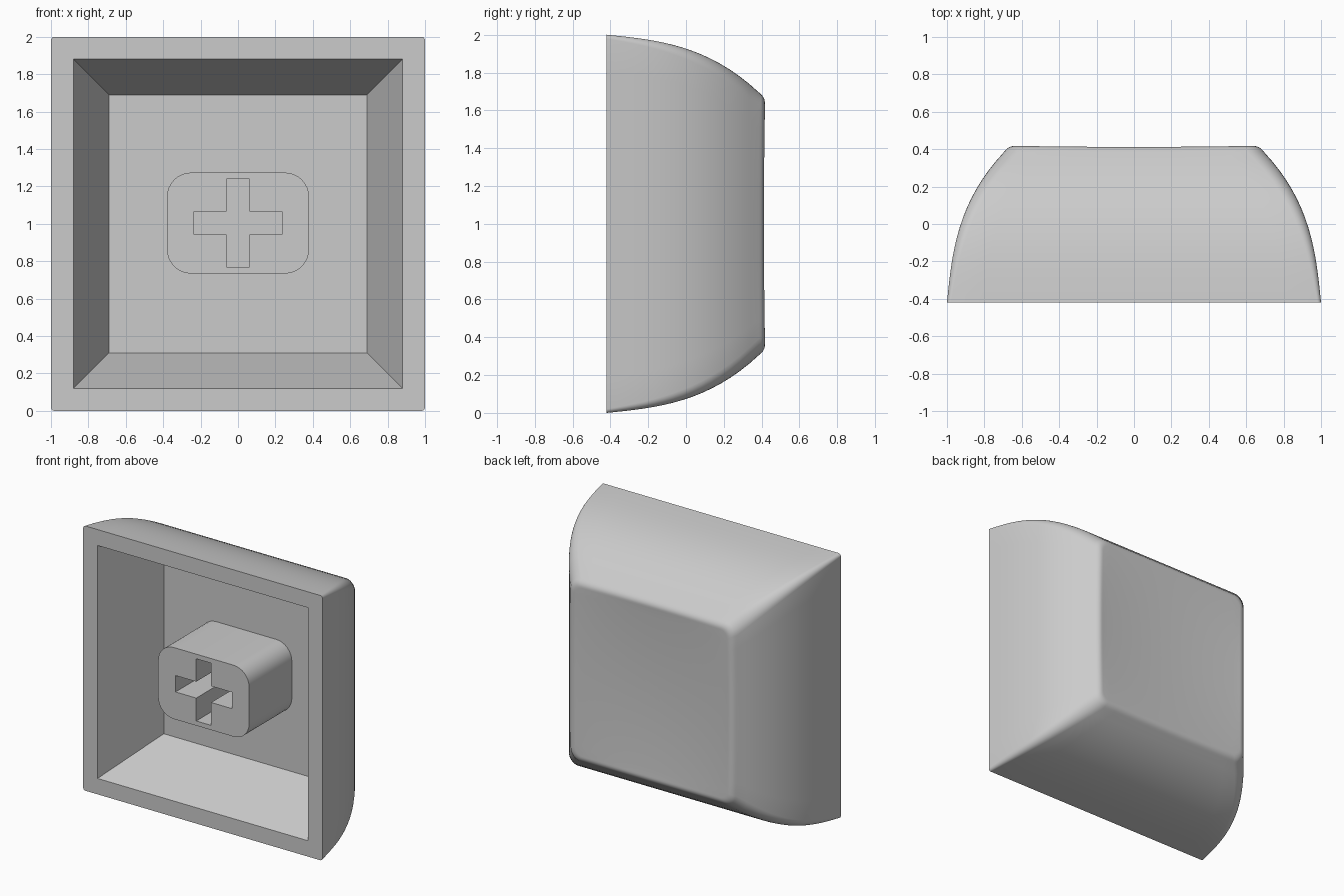
import bpy, bmesh
from math import cos, sin, pi

cube = bpy.data.objects.get("Cube")
if cube:
    bpy.data.objects.remove(cube, do_unlink=True)

DEPTH = 0.42      # half depth of the cap
MID = 1.0         # height of the centre

grey = bpy.data.materials.new("light grey plastic")
grey.use_nodes = True
colour = (0.6, 0.6, 0.6, 1)
grey.diffuse_color = colour
grey.node_tree.nodes["Principled BSDF"].inputs["Base Color"].default_value = colour


def add_object(name, mesh):
    obj = bpy.data.objects.new(name, mesh)
    bpy.context.collection.objects.link(obj)
    mesh.materials.clear()
    mesh.materials.append(grey)
    bpy.ops.object.select_all(action='DESELECT')
    obj.select_set(True)
    bpy.context.view_layer.objects.active = obj
    bpy.ops.object.shade_smooth_by_angle(angle=pi / 6)
    return obj


def rounded_rect(w, h, r, arc=6, side=12):
    """Outline of a rectangle with half sizes w, h and corner radius r."""
    corners = []
    for k, (sx, sy) in enumerate([(1, 1), (-1, 1), (-1, -1), (1, -1)]):
        corners.append([(sx * (w - r) + r * cos((k + i / arc) * pi / 2),
                         sy * (h - r) + r * sin((k + i / arc) * pi / 2))
                        for i in range(arc + 1)])
    pts = []
    for k in range(4):
        (ax, ay), (bx, by) = corners[k][-1], corners[(k + 1) % 4][0]
        pts += corners[k]
        pts += [(ax + (bx - ax) * j / side, ay + (by - ay) * j / side)
                for j in range(1, side)]
    return pts


# Cap: rings from cavity floor, round the rim, up the sides and over the dish
def dish(x, z):
    u, v = min(1, (x / 0.68) ** 2), min(1, (z / 0.68) ** 2)
    return 0.006 * (2 - u - v) + 0.018 * (1 - u) * (1 - v)


def side_width(t):
    return 1 - 0.1 * t - 0.43 * t ** 3


rings = [(0.10, 0.69, 0, 0), (-DEPTH, 0.88, 0, 0)]          # y, half width, radius, dish
for i in range(17):                                         # curved sides
    t = 0.805 * i / 16
    rings.append((t - DEPTH, side_width(t), 0.02 + 0.085 * t, 0))
edge_y, edge_w = rings[-1][:2]
for i in range(1, 7):                                       # soft edge
    s = i / 6
    y = edge_y * (1 - s) ** 2 + DEPTH * (1 - (1 - s) ** 2)
    w = edge_w * (1 - s) ** 2 + 0.67 * 2 * s * (1 - s) + 0.635 * s * s
    rings.append((y, w, 0.088 - 0.03 * s, s))
for i in range(1, 12):                                      # dished face
    f = 1 - i / 12
    rings.append((DEPTH, 0.635 * f, 0.058 * f, 1))

bm = bmesh.new()
loops = [[bm.verts.new((x, y - d * dish(x, z), MID + z))
          for x, z in rounded_rect(w, w, r)] for y, w, r, d in rings]
for a, b in zip(loops, loops[1:]):
    for i in range(len(a)):
        j = (i + 1) % len(a)
        bm.faces.new((a[i], a[j], b[j], b[i]))
centre = bm.verts.new((0, DEPTH - dish(0, 0), MID))
last = loops[-1]
for i in range(len(last)):
    bm.faces.new((last[i], last[(i + 1) % len(last)], centre))
bm.faces.new(loops[0])
bmesh.ops.remove_doubles(bm, verts=bm.verts, dist=0.0001)
bmesh.ops.recalc_face_normals(bm, faces=bm.faces)
mesh = bpy.data.meshes.new("cap")
bm.to_mesh(mesh)
bm.free()
add_object("cap", mesh)

# Stem: rounded block with a cross-shaped socket
a, b = 0.235, 0.062
cross = [(a, b), (b, b), (b, a), (-b, a), (-b, b), (-a, b),
         (-a, -b), (-b, -b), (-b, -a), (b, -a), (b, -b), (a, -b)]
curve = bpy.data.curves.new("stem_outline", 'CURVE')
curve.dimensions = '2D'
curve.fill_mode = 'BOTH'
curve.extrude = 0.255
for outline in (rounded_rect(0.38, 0.27, 0.13, 8, 1), cross):
    spline = curve.splines.new('POLY')
    spline.points.add(len(outline) - 1)
    for p, (x, y) in zip(spline.points, outline):
        p.co = (x, y, 0, 1)
    spline.use_cyclic_u = True
helper = bpy.data.objects.new("stem_outline", curve)
bpy.context.collection.objects.link(helper)
stem_mesh = bpy.data.meshes.new_from_object(
    helper.evaluated_get(bpy.context.evaluated_depsgraph_get()))
bpy.data.objects.remove(helper, do_unlink=True)
bm = bmesh.new()
bm.from_mesh(stem_mesh)
bmesh.ops.remove_doubles(bm, verts=bm.verts, dist=0.0001)
bmesh.ops.recalc_face_normals(bm, faces=bm.faces)
bm.to_mesh(stem_mesh)
bm.free()
stem = add_object("stem", stem_mesh)
stem.rotation_euler.x = pi / 2
stem.location = (0, -0.155, MID + 0.004)
